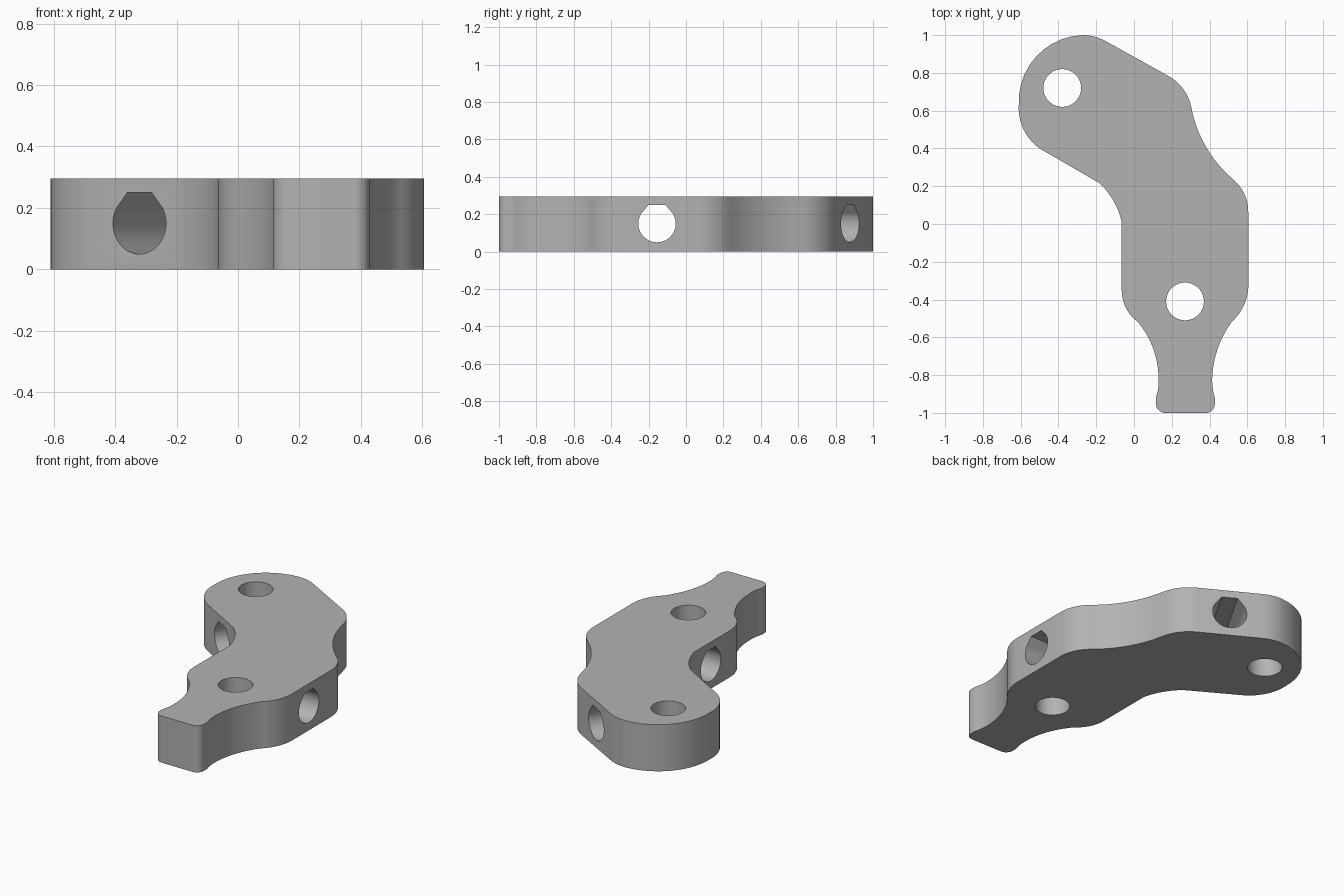
import bpy, bmesh, math
from mathutils import Vector, Matrix
from mathutils.geometry import intersect_line_line

cube = bpy.data.objects.get("Cube")
if cube:
    bpy.data.objects.remove(cube, do_unlink=True)

THICK = 0.295
MID = THICK / 2
RADIUS = 0.1

grey = bpy.data.materials.new("plain grey")
grey.use_nodes = True
colour = (0.45, 0.45, 0.45, 1)
grey.diffuse_color = colour
grey.node_tree.nodes["Principled BSDF"].inputs["Base Color"].default_value = colour


def arc(a, m, b, steps=10):
    """Points after a, up to b, on the circle through a, m and b."""
    a, m, b = Vector(a), Vector(m), Vector(b)
    n1, n2 = (m - a).orthogonal(), (b - m).orthogonal()
    p, q = (a + m) / 2, (m + b) / 2
    c = intersect_line_line(p.to_3d(), (p + n1).to_3d(), q.to_3d(), (q + n2).to_3d())[0].to_2d()
    r = (a - c).length
    start = math.atan2(a.y - c.y, a.x - c.x)
    end = math.atan2(b.y - c.y, b.x - c.x)
    ccw = (m - a).cross(b - m) > 0
    sweep = (end - start) % math.tau
    if not ccw:
        sweep -= math.tau
    return [c + r * Vector((math.cos(start + sweep * i / steps), math.sin(start + sweep * i / steps)))
            for i in range(1, steps + 1)]


def prism(name, points, depth, matrix=Matrix()):
    """Extrude a flat outline along its local z."""
    bm = bmesh.new()
    face = bm.faces.new([bm.verts.new((p[0], p[1], 0)) for p in points])
    top = bmesh.ops.extrude_face_region(bm, geom=[face])["geom"]
    bmesh.ops.translate(bm, vec=(0, 0, depth), verts=[v for v in top if isinstance(v, bmesh.types.BMVert)])
    bmesh.ops.recalc_face_normals(bm, faces=bm.faces)
    bm.transform(matrix)
    mesh = bpy.data.meshes.new(name)
    bm.to_mesh(mesh)
    bm.free()
    obj = bpy.data.objects.new(name, mesh)
    mesh.materials.append(grey)
    bpy.context.collection.objects.link(obj)
    return obj


# Bent plate outline: (end,) is a straight run, (middle, end) an arc
runs = [
    ((0.38, -1.0),),
    ((0.415, -0.985), (0.428, -0.95)),
    ((0.428, -0.92),),
    ((0.417, -0.87), (0.414, -0.82)),
    ((0.445, -0.655), (0.52, -0.515)),
    ((0.582, -0.43), (0.605, -0.34)),
    ((0.605, 0.06),),
    ((0.588, 0.15), (0.53, 0.232)),
    ((0.38, 0.41), (0.303, 0.62)),
    ((0.258, 0.718), (0.18, 0.785)),
    ((-0.15, 0.968),),
    ((-0.21, 0.992), (-0.275, 1.0)),
    ((-0.51, 0.895), (-0.61, 0.635)),
    ((-0.582, 0.495), (-0.5, 0.4)),
    ((-0.185, 0.218),),
    ((-0.11, 0.125), (-0.065, 0.01)),
    ((-0.065, -0.35),),
    ((-0.04, -0.45), (0.02, -0.518)),
    ((0.1, -0.655), (0.13, -0.82)),
    ((0.128, -0.87), (0.116, -0.92)),
    ((0.116, -0.95),),
    ((0.13, -0.985), (0.165, -1.0)),
]
outline = [Vector((0.165, -1.0))]
for run in runs:
    if len(run) == 1:
        outline.append(Vector(run[0]))
    else:
        outline += arc(outline[-1], *run)
outline.pop()
plate = prism("bent_plate", outline, THICK)

# Upright round holes
circle = [(RADIUS * math.cos(math.tau * i / 40), RADIUS * math.sin(math.tau * i / 40)) for i in range(40)]
cutters = [prism("upright_hole_cutter", circle, 1, Matrix.Translation((x, y, -0.4)))
           for x, y in ((-0.38, 0.72), (0.27, -0.41))]

# Sideways holes: round below, with a clipped pointed roof
roofed = [(RADIUS * math.cos(math.radians(a)), RADIUS * math.sin(math.radians(a))) for a in range(150, 391, 8)]
roofed += [(0.046, RADIUS), (-0.046, RADIUS)]
for x, y, heading in ((0.27, -0.155, 0), (-0.153, 0.587, 60)):
    place = (Matrix.Translation((x, y, MID + 0.002)) @ Matrix.Rotation(math.radians(heading + 90), 4, 'Z')
             @ Matrix.Rotation(math.radians(90), 4, 'X') @ Matrix.Translation((0, 0, -0.5)))
    cutters.append(prism("sideways_hole_cutter", roofed, 1, place))

bpy.ops.object.select_all(action='DESELECT')
bpy.context.view_layer.objects.active = plate
plate.select_set(True)
for cutter in cutters:
    cut = plate.modifiers.new("hole", 'BOOLEAN')
    cut.operation = 'DIFFERENCE'
    cut.solver = 'EXACT'
    cut.object = cutter
    bpy.ops.object.modifier_apply(modifier=cut.name)
    bpy.data.objects.remove(cutter, do_unlink=True)
bpy.ops.object.shade_smooth_by_angle(angle=math.radians(25))
